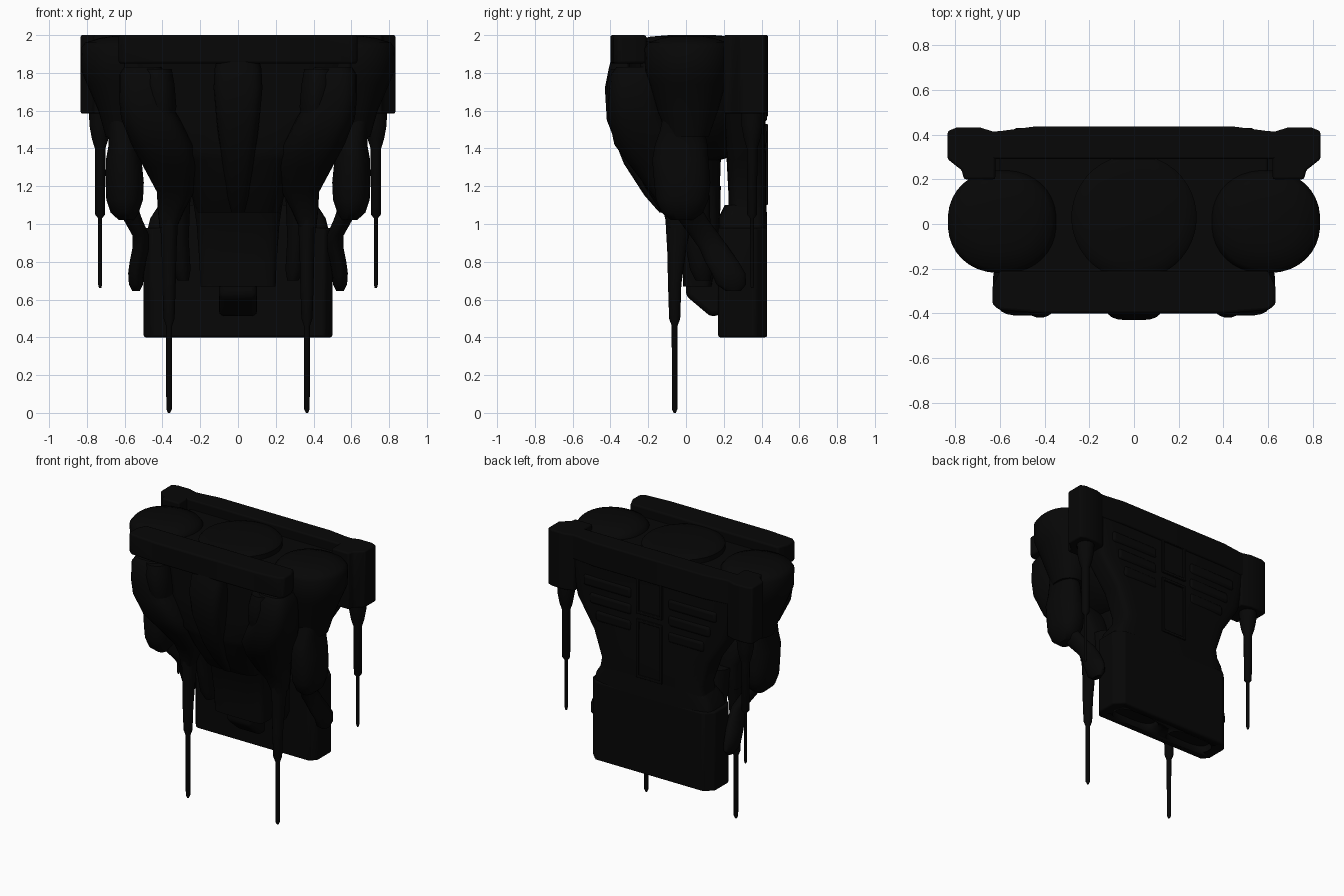
import bpy, bmesh, math

mat = bpy.data.materials.new("matte_black")
mat.diffuse_color = (0.002, 0.002, 0.002, 1)


def finish(name, bm, bevel=0.0, angle=40):
    bmesh.ops.recalc_face_normals(bm, faces=bm.faces)
    me = bpy.data.meshes.new(name)
    bm.to_mesh(me)
    bm.free()
    ob = bpy.data.objects.new(name, me)
    bpy.context.collection.objects.link(ob)
    me.materials.append(mat)
    if bevel:
        m = ob.modifiers.new("bevel", 'BEVEL')
        m.width, m.segments, m.limit_method = bevel, 3, 'ANGLE'
    bpy.ops.object.select_all(action='DESELECT')
    ob.select_set(True)
    bpy.context.view_layer.objects.active = ob
    bpy.ops.object.shade_smooth_by_angle(angle=math.radians(angle))
    return ob


def loft(name, rings, n=24, p=2.0):
    """Stack of horizontal superellipse rings (x, y, z, rx, ry)."""
    bm = bmesh.new()
    loops = []
    for x, y, z, rx, ry in rings:
        loop = []
        for i in range(n):
            a = 2 * math.pi * (i + 0.5) / n
            c, s = math.cos(a), math.sin(a)
            loop.append(bm.verts.new((x + rx * math.copysign(abs(c) ** (2 / p), c),
                                      y + ry * math.copysign(abs(s) ** (2 / p), s), z)))
        loops.append(loop)
    for a, b in zip(loops, loops[1:]):
        for i in range(n):
            j = (i + 1) % n
            bm.faces.new((a[i], a[j], b[j], b[i]))
    bm.faces.new(loops[0])
    bm.faces.new(loops[-1])
    return finish(name, bm)


def prism(name, outline, lo, hi, bevel=0.015, axis='z'):
    """Extrude an outline: xy along z, or yz along x."""
    bm = bmesh.new()
    put = (lambda u, v, t: (u, v, t)) if axis == 'z' else (lambda u, v, t: (t, u, v))
    a = [bm.verts.new(put(u, v, lo)) for u, v in outline]
    b = [bm.verts.new(put(u, v, hi)) for u, v in outline]
    bm.faces.new(a)
    bm.faces.new(b)
    for i in range(len(a)):
        j = (i + 1) % len(a)
        bm.faces.new((a[i], a[j], b[j], b[i]))
    return finish(name, bm, bevel)


def box(name, x0, x1, y0, y1, z0, z1, bevel=0.015):
    return prism(name, [(x0, y0), (x1, y0), (x1, y1), (x0, y1)], z0, z1, bevel)


def mirrored(pts):
    return pts + [(-x, y) for x, y in reversed(pts)]


# Top deck: base plate, rear bar, front beam and central hatch
box("deck_plate", -0.60, 0.60, -0.24, 0.32, 1.78, 1.93)
prism("rear_bar", mirrored([(0.70, 0.29), (0.72, 0.41), (0.60, 0.415), (0.45, 0.435)]), 1.82, 2.0, 0.01)
prism("front_beam", mirrored([(0.60, -0.21), (0.632, -0.28), (0.632, -0.36), (0.60, -0.385),
                              (0.40, -0.40)]), 1.85, 2.0, 0.012)
loft("center_hatch", [(0, 0.03, 1.90, 0.28, 0.28), (0, 0.03, 1.965, 0.28, 0.28), (0, 0.03, 1.98, 0.265, 0.265),
                      (0, 0.03, 1.992, 0.22, 0.22), (0, 0.03, 2.0, 0.12, 0.12)], 40)

# Upper torso: front core and rear back plate tapering to the waist
loft("torso_core", [(0, 0.02, 1.06, 0.22, 0.15), (0, -0.02, 1.20, 0.26, 0.20), (0, -0.05, 1.34, 0.31, 0.235),
                    (0, 0.01, 1.38, 0.42, 0.31), (0, 0.02, 1.58, 0.58, 0.32), (0, 0.02, 1.85, 0.63, 0.33)], 32, 3.5)
loft("back_plate", [(0, 0.325, 1.02, 0.44, 0.10), (0, 0.325, 1.15, 0.415, 0.10), (0, 0.32, 1.34, 0.48, 0.105),
                    (0, 0.31, 1.55, 0.62, 0.11), (0, 0.31, 1.90, 0.70, 0.11)], 32, 6)

# Spine: framed panels on the back
for z0, z1 in ((1.10, 1.53), (1.57, 1.84)):
    for x in (-0.105, 0.085):
        box("spine_rail", x, x + 0.02, 0.40, 0.434, z0, z1, 0.005)
    for z in (z0, z1 - 0.02):
        box("spine_crossbar", -0.10, 0.10, 0.40, 0.434, z, z + 0.02, 0.005)

# Front prow, belly and nozzle
loft("prow", [(0, -0.08, 1.06, 0.04, 0.06), (0, -0.13, 1.15, 0.06, 0.09), (0, -0.21, 1.32, 0.085, 0.12),
              (0, -0.30, 1.55, 0.115, 0.12), (0, -0.33, 1.72, 0.13, 0.10), (0, -0.32, 1.82, 0.125, 0.09),
              (0, -0.31, 1.88, 0.11, 0.085)], 24, 3.5)
loft("belly", [(0, 0.06, 0.67, 0.20, 0.075), (0, 0.07, 0.80, 0.205, 0.09), (0, 0.065, 1.00, 0.22, 0.115),
               (0, 0.02, 1.20, 0.25, 0.165)], 24, 5)
prism("belly_nozzle", [(0.0, 0.75), (0.0, 0.62), (0.13, 0.51), (0.19, 0.52), (0.19, 0.75)],
      -0.10, 0.10, 0.025, 'x')

# Lower rear housing
housing = prism("rear_housing", mirrored([(0.46, 0.17), (0.50, 0.22), (0.50, 0.37), (0.44, 0.43)]), 0.40, 0.98, 0.012)
loft("housing_top", [(0, 0.30, 0.95, 0.485, 0.13), (0, 0.30, 1.03, 0.465, 0.13), (0, 0.315, 1.10, 0.42, 0.11)], 32, 6)

for s in (-1, 1):
    # Corner pods with hanging probes
    prism("corner_pod", [(s * 0.62, 0.20), (s * 0.76, 0.20), (s * 0.77, 0.24), (s * 0.833, 0.29), (s * 0.833, 0.415),
                         (s * 0.79, 0.432), (s * 0.69, 0.432), (s * 0.62, 0.41)], 1.585, 2.0, 0.01)
    loft("rear_probe", [(s * 0.73, 0.35, z, r, r) for z, r in
                        ((0.66, 0.006), (0.68, 0.011), (1.03, 0.011), (1.05, 0.027), (1.40, 0.029),
                         (1.45, 0.045), (1.52, 0.058), (1.60, 0.062))], 12)
    # Round domed sponson beside the deck
    loft("side_sponson", [(s * x, 0.01, z, rx, ry) for x, z, rx, ry in
                          ((0.60, 1.46, 0.10, 0.11), (0.60, 1.60, 0.14, 0.16), (0.60, 1.74, 0.20, 0.20),
                           (0.59, 1.81, 0.24, 0.225), (0.59, 1.93, 0.243, 0.23), (0.59, 1.96, 0.22, 0.21),
                           (0.58, 1.985, 0.15, 0.14), (0.58, 1.995, 0.08, 0.08))], 36, 2.2)
    # Big front limb curving inwards from shoulder to shin
    loft("front_thigh", [(s * x, y, z, rx, ry) for x, y, z, rx, ry in
                         ((0.37, -0.04, 0.98, 0.045, 0.06), (0.355, -0.04, 1.07, 0.07, 0.08),
                          (0.33, -0.07, 1.17, 0.10, 0.12), (0.355, -0.13, 1.30, 0.145, 0.16),
                          (0.40, -0.20, 1.42, 0.165, 0.18), (0.465, -0.26, 1.56, 0.155, 0.15),
                          (0.50, -0.27, 1.66, 0.13, 0.14), (0.505, -0.27, 1.79, 0.125, 0.13),
                          (0.505, -0.26, 1.83, 0.10, 0.11))], 24, 3)
    loft("front_shoulder", [(s * 0.40, -0.30, 1.50, 0.05, 0.07), (s * 0.405, -0.31, 1.62, 0.08, 0.10),
                            (s * 0.42, -0.32, 1.74, 0.085, 0.10), (s * 0.43, -0.31, 1.82, 0.08, 0.09)], 20)
    loft("front_shin", [(s * 0.365, y, z, rx, ry) for y, z, rx, ry in
                        ((-0.06, 0.0, 0.006, 0.006), (-0.06, 0.02, 0.015, 0.015), (-0.06, 0.46, 0.016, 0.016),
                         (-0.06, 0.50, 0.030, 0.030), (-0.06, 0.68, 0.036, 0.036), (-0.05, 0.85, 0.040, 0.05),
                         (-0.04, 1.02, 0.048, 0.07))], 16)
    loft("shin_brace", [(s * 0.29, 0.09, 0.70, 0.03, 0.04), (s * 0.30, 0.08, 0.76, 0.05, 0.06),
                        (s * 0.31, 0.06, 0.92, 0.05, 0.07), (s * 0.32, 0.03, 1.15, 0.07, 0.10)], 16)
    # Side arm: upper capsule, then forearm and foot
    loft("side_upper_arm", [(s * x, y, z, rx, ry) for x, y, z, rx, ry in
                            ((0.59, -0.02, 1.02, 0.04, 0.06), (0.60, -0.02, 1.06, 0.075, 0.11),
                             (0.60, -0.02, 1.13, 0.098, 0.14), (0.60, -0.02, 1.22, 0.102, 0.15),
                             (0.605, -0.03, 1.34, 0.095, 0.15), (0.605, -0.025, 1.42, 0.08, 0.14),
                             (0.615, -0.02, 1.49, 0.075, 0.12), (0.63, 0.0, 1.62, 0.08, 0.11))], 24, 2.3)
    loft("side_forearm", [(s * x, y, z, rx, ry) for x, y, z, rx, ry in
                          ((0.54, 0.25, 0.645, 0.02, 0.04), (0.54, 0.24, 0.68, 0.038, 0.08),
                           (0.54, 0.225, 0.74, 0.042, 0.09), (0.53, 0.19, 0.80, 0.044, 0.09),
                           (0.515, 0.15, 0.87, 0.045, 0.08), (0.515, 0.10, 0.94, 0.045, 0.08),
                           (0.555, 0.04, 1.02, 0.05, 0.08), (0.59, 0.0, 1.09, 0.06, 0.08))], 20)
    # Ribs across the back
    for k in range(3):
        z = 1.42 + 0.12 * k
        box("back_rib", s * 0.15, s * (0.44 + 0.05 * k), 0.39, 0.43, z, z + 0.08, 0.02)
    # Oval recess cut in the bottom of the housing
    cutter = loft("vent_cutter", [(s * 0.24, 0.30, 0.35, 0.18, 0.08), (s * 0.24, 0.30, 0.45, 0.18, 0.08)], 24, 3)
    cutter.hide_render = True
    cutter.hide_set(True)
    cut = housing.modifiers.new("vent", 'BOOLEAN')
    cut.operation, cut.object, cut.solver = 'DIFFERENCE', cutter, 'EXACT'
    housing.modifiers.move(len(housing.modifiers) - 1, 1)
